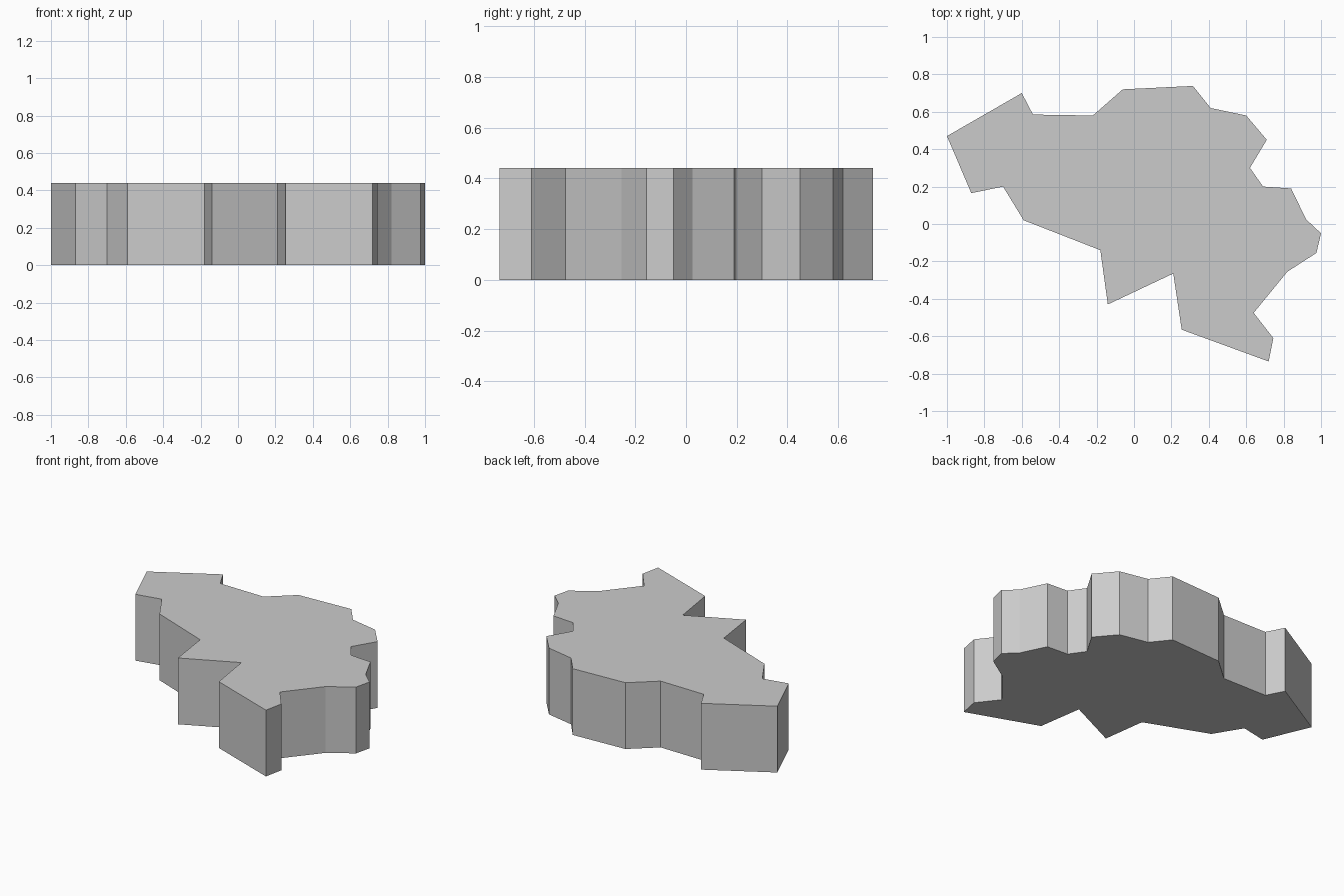
import bpy
import bmesh

# Remove the default cube only
default_cube = bpy.data.objects.get("Cube")
if default_cube:
    bpy.data.objects.remove(default_cube, do_unlink=True)

HEIGHT = 0.44

# Jagged outline of the slab, counter-clockwise seen from above
NORTH_EDGE = [
    (0.84, 0.19), (0.69, 0.2), (0.62, 0.3), (0.71, 0.45), (0.6, 0.58),
    (0.41, 0.62), (0.315, 0.738), (-0.06, 0.72), (-0.22, 0.58),
    (-0.54, 0.585), (-0.6, 0.7),
]
WEST_EDGE = [(-1, 0.47), (-0.87, 0.165), (-0.7, 0.2), (-0.59, 0.02)]
SOUTH_EDGE = [
    (-0.18, -0.14), (-0.14, -0.43), (0.21, -0.265), (0.255, -0.565),
    (0.72, -0.735),
]
EAST_EDGE = [
    (0.745, -0.61), (0.64, -0.475), (0.82, -0.255), (0.975, -0.155),
    (1, -0.05), (0.92, 0.025),
]


def flat_material(name, colour):
    """Make a plain material with one flat colour."""
    material = bpy.data.materials.new(name)
    material.use_nodes = True
    material.diffuse_color = colour
    shader = next(n for n in material.node_tree.nodes if n.type == "BSDF_PRINCIPLED")
    shader.inputs["Base Color"].default_value = colour
    return material


def extruded_slab(name, outline, height, material):
    """Raise a closed outline into a solid with flat top, bottom and walls."""
    bm = bmesh.new()
    base = bm.faces.new([bm.verts.new((x, y, 0)) for x, y in outline])
    raised = bmesh.ops.extrude_face_region(bm, geom=[base], use_keep_orig=True)
    top_verts = [v for v in raised["geom"] if isinstance(v, bmesh.types.BMVert)]
    bmesh.ops.translate(bm, verts=top_verts, vec=(0, 0, height))
    bmesh.ops.recalc_face_normals(bm, faces=bm.faces[:])
    mesh = bpy.data.meshes.new(name)
    bm.to_mesh(mesh)
    bm.free()
    mesh.materials.append(material)
    slab = bpy.data.objects.new(name, mesh)
    bpy.context.collection.objects.link(slab)
    return slab


# Single thick map-shaped slab
light_grey = flat_material("light_grey", (0.6, 0.6, 0.6, 1))
outline = NORTH_EDGE + WEST_EDGE + SOUTH_EDGE + EAST_EDGE
extruded_slab("region_slab", outline, HEIGHT, light_grey)
